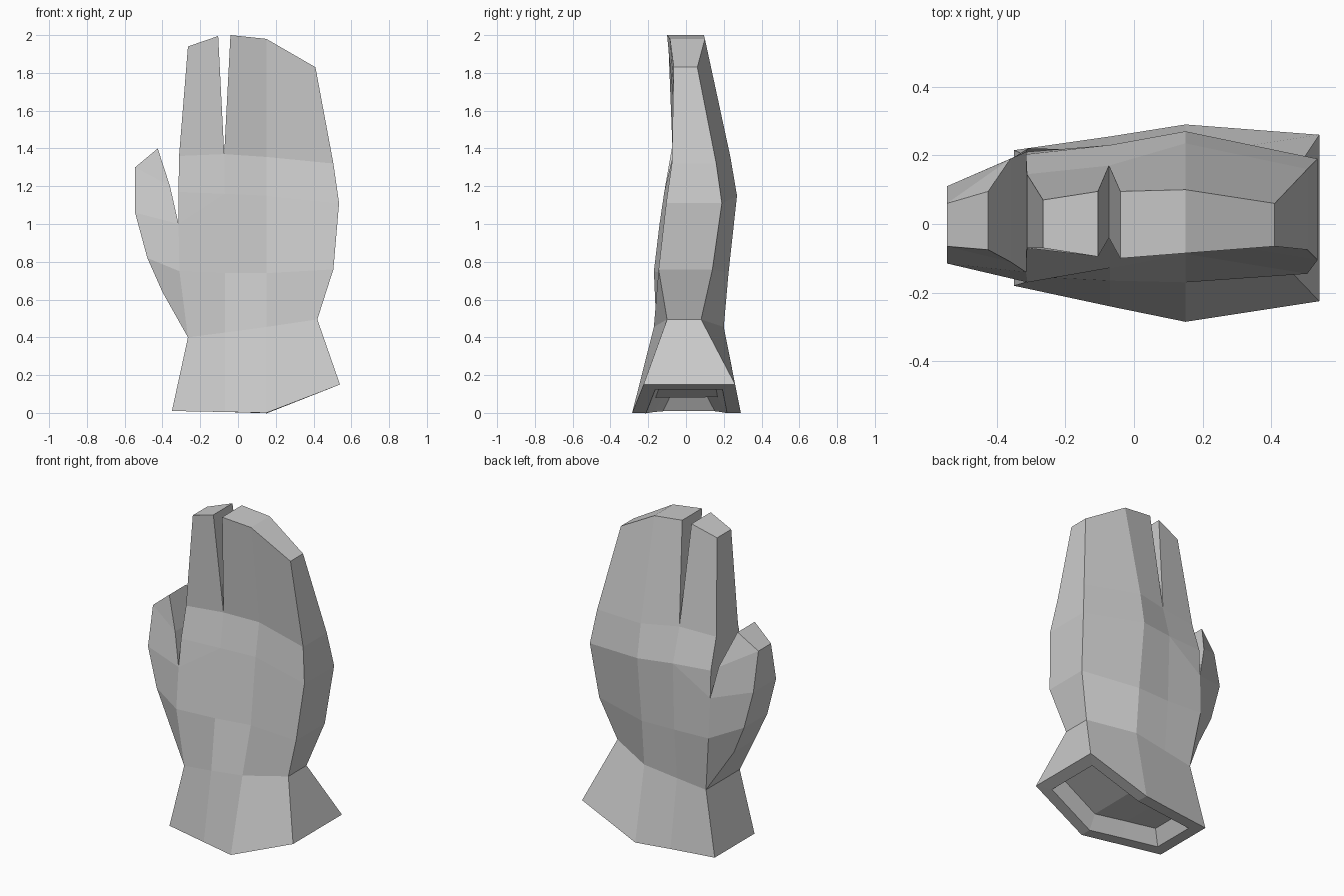
import bpy
import bmesh

if "Cube" in bpy.data.objects:
    bpy.data.objects.remove(bpy.data.objects["Cube"])

# Outline points: name -> (x, z, front y, back y)
POINTS = {}


def row(name, *pts):
    for i, p in enumerate(pts):
        POINTS[f"{name}{i}"] = p


# Cuff hem, wrist and palm rows, little-finger side last
row("hem", (-.35, .01, -.18, .215), (-.07, .005, -.24, .255),
    (.15, 0, -.285, .29), (.54, .15, -.225, .26))
row("wrist", (-.265, .40, -.155, .18), (-.07, .425, -.165, .19),
    (.15, .455, -.17, .2), (.42, .495, -.10, .08))
row("palm", (-.31, .75, -.17, .22), (-.07, .74, -.128, .217),
    (.15, .74, -.087, .225), (.505, .76, -.145, .14))
row("knuckle", (-.315, 1.17, -.115, .203), (-.07, 1.16, -.075, .23),
    (.15, 1.15, -.04, .27), (.535, 1.11, -.105, .19))
row("base", (-.312, 1.36, -.07, .145), (-.073, 1.37, -.04, .17),
    (.15, 1.355, -.005, .235), (.505, 1.32, -.075, .16))

# Finger tips
row("finger", (-.265, 1.94, -.07, .07), (-.105, 1.995, -.095, .095))
row("mitten", (-.04, 2.0, -.10, .095), (.15, 1.98, -.085, .10),
    (.41, 1.83, -.065, .06))

# Thumb, from crotch round the tip and back to the heel of the hand
row("thumb", (-.315, 1.0, -.14, .21), (-.36, 1.2, -.11, .19),
    (-.425, 1.40, -.075, .095), (-.545, 1.30, -.065, .06),
    (-.545, 1.06, -.115, .11), (-.48, .82, -.122, .11),
    (-.40, .64, -.11, .095))


def strip(low, high, columns):
    return [(f"{low}{i}", f"{low}{i+1}", f"{high}{i+1}", f"{high}{i}") for i in columns]


panels = strip("hem", "wrist", range(3)) + strip("wrist", "palm", range(3))
panels += strip("palm", "knuckle", (1, 2)) + strip("knuckle", "base", range(3))
panels += strip("base", "finger", (0,))
panels += [
    ("palm0", "palm1", "knuckle1", "thumb0"),
    ("thumb0", "knuckle1", "knuckle0"),
    ("base1", "base2", "mitten1", "mitten0"),
    ("base2", "base3", "mitten2", "mitten1"),
    ("wrist0", "palm0", "thumb5", "thumb6"),
    ("palm0", "thumb0", "thumb4", "thumb5"),
    ("thumb0", "thumb1", "thumb3", "thumb4"),
    ("thumb1", "thumb2", "thumb3"),
]

bm = bmesh.new()
front = {n: bm.verts.new((x, yf, z)) for n, (x, z, yf, yb) in POINTS.items()}
back = {n: bm.verts.new((x, yb, z)) for n, (x, z, yf, yb) in POINTS.items()}

# Palm and back of the hand share one layout
edge_use = {}
for p in panels:
    bm.faces.new([front[n] for n in p])
    bm.faces.new([back[n] for n in reversed(p)])
    for a, b in zip(p, p[1:] + p[:1]):
        edge_use.setdefault(frozenset((a, b)), []).append((a, b))

# Side walls along the open outline
hem_faces = []
for uses in edge_use.values():
    if len(uses) == 1:
        a, b = uses[0]
        f = bm.faces.new((front[b], front[a], back[a], back[b]))
        if a.startswith("hem") and b.startswith("hem"):
            hem_faces.append(f)
bmesh.ops.recalc_face_normals(bm, faces=bm.faces)

# Cuff rim and tapered hollow
bmesh.ops.inset_region(bm, faces=hem_faces, thickness=.072, use_even_offset=True)
bmesh.ops.inset_region(bm, faces=hem_faces, thickness=.05, use_even_offset=True)
for v in {v for f in hem_faces for v in f.verts}:
    v.co.z += .085

mesh = bpy.data.meshes.new("glove")
bm.to_mesh(mesh)
bm.free()
grey = bpy.data.materials.new("light grey")
grey.diffuse_color = (.6, .6, .6, 1)
grey.use_nodes = True
grey.node_tree.nodes["Principled BSDF"].inputs["Base Color"].default_value = grey.diffuse_color
mesh.materials.append(grey)
glove = bpy.data.objects.new("glove", mesh)
bpy.context.collection.objects.link(glove)
